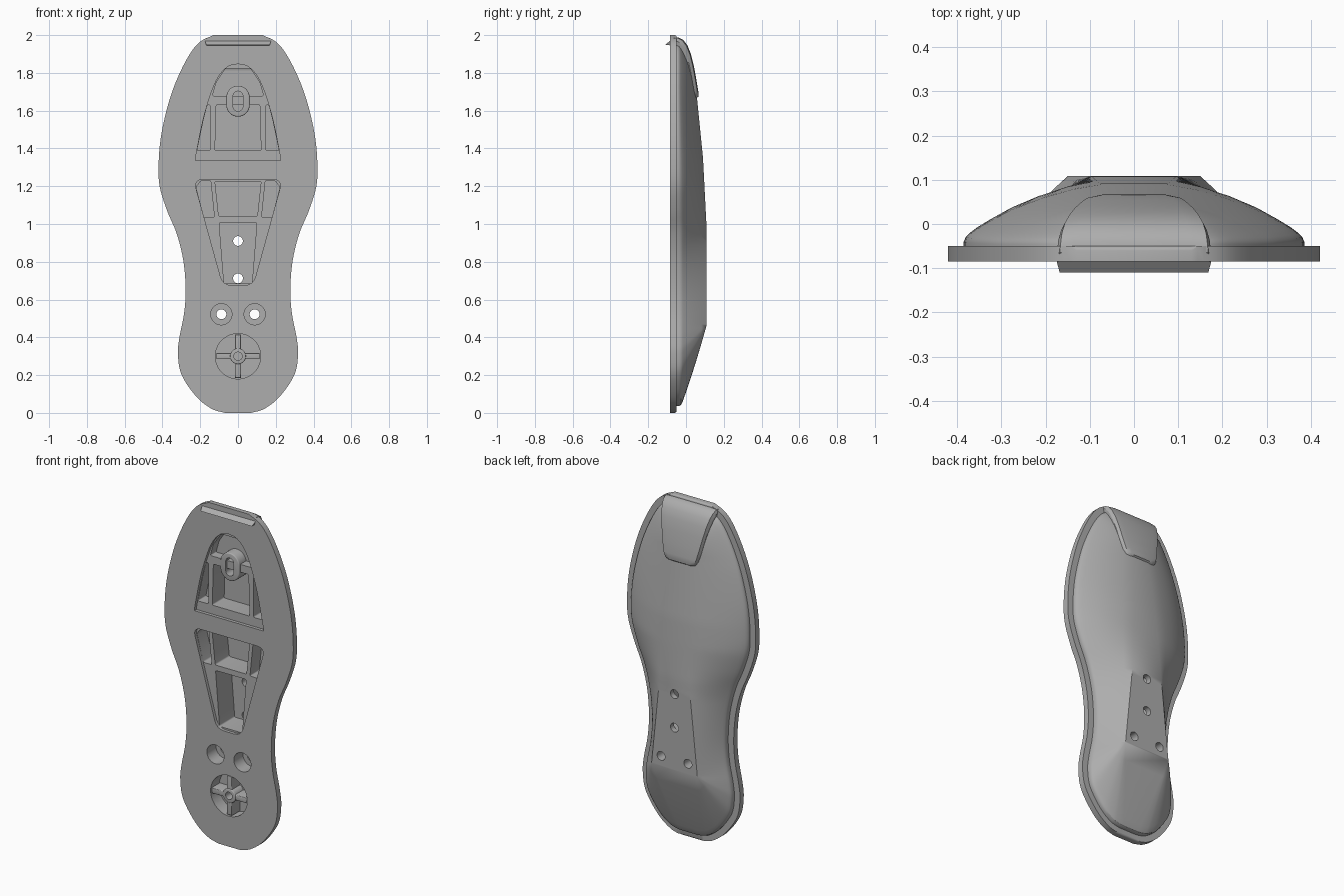
import bpy, bmesh, math
from mathutils import Vector

if "Cube" in bpy.data.objects:
    bpy.data.objects.remove(bpy.data.objects["Cube"], do_unlink=True)

grey = bpy.data.materials.new("warm_grey")
grey.use_nodes = True
GREY = (0.42, 0.42, 0.42, 1)
grey.diffuse_color = GREY
grey.node_tree.nodes["Principled BSDF"].inputs["Base Color"].default_value = GREY


def make(name, bm):
    mesh = bpy.data.meshes.new(name)
    bm.to_mesh(mesh)
    bm.free()
    mesh.materials.append(grey)
    ob = bpy.data.objects.new(name, mesh)
    bpy.context.collection.objects.link(ob)
    return ob


def prism(name, pts, y0, y1, corner=0, front=0, back=0):
    """Extrude an (x, z) outline along y, with rounded corners and rims."""
    area = sum(p[0] * q[1] - q[0] * p[1] for p, q in zip(pts, pts[1:] + pts[:1]))
    if area < 0:
        pts = pts[::-1]
    bm = bmesh.new()
    a = [bm.verts.new((x, y0, z)) for x, z in pts]
    b = [bm.verts.new((x, y1, z)) for x, z in pts]
    n = len(pts)
    bm.faces.new(a)
    bm.faces.new(b[::-1])
    for i in range(n):
        j = (i + 1) % n
        bm.faces.new((a[i], b[i], b[j], a[j]))
    if corner:
        sides = [e for e in bm.edges if abs(e.verts[0].co.y - e.verts[1].co.y) > 1e-4]
        bmesh.ops.bevel(bm, geom=sides, offset=corner, segments=4, profile=0.5, affect="EDGES")
    for y, r in ((y0, front), (y1, back)):
        if r:
            rim = [e for e in bm.edges if all(abs(v.co.y - y) < 1e-5 for v in e.verts)]
            bmesh.ops.bevel(bm, geom=rim, offset=r, segments=3, profile=0.5, affect="EDGES")
    return make(name, bm)


def circle(x, z, r, stretch=0, n=32):
    """Circle, or an upright slot when stretched."""
    pts = []
    for i in range(n):
        t = math.tau * (i + 0.5) / n
        pts.append((x + r * math.cos(t), z + r * math.sin(t) + math.copysign(stretch, math.sin(t))))
    return pts


def box(x, z0, z1):
    return [(-x, z0), (x, z0), (x, z1), (-x, z1)]


def sym(half):
    return half + [(-x, z) for x, z in reversed(half) if x > 1e-4]


def flip(pts):
    return [(-x, z) for x, z in pts]


def smooth(ctrl, steps=5):
    """Catmull-Rom curve through the control points."""
    c = [Vector(p) for p in ctrl]
    c = [2 * c[0] - c[1]] + c + [2 * c[-1] - c[-2]]
    out = []
    for p, q, r, s in zip(c, c[1:], c[2:], c[3:]):
        for k in range(steps):
            t = k / steps
            v = 2 * q + (r - p) * t + (2 * p - 5 * q + 4 * r - s) * t**2 + (3 * q - p - 3 * r + s) * t**3
            out.append((v.x / 2, v.y / 2))
    return out + [tuple(ctrl[-1])]


def lerp(table, v):
    for (a, p), (b, q) in zip(table, table[1:]):
        if v <= b:
            return p + (q - p) * max(0, (v - a) / (b - a))
    return table[-1][1]


# Sole outline, right half from toe to heel
half = smooth([(.13, 2), (.2, 1.965), (.255, 1.9), (.315, 1.785), (.365, 1.65), (.405, 1.48), (.42, 1.33),
               (.415, 1.2), (.375, 1.07), (.325, .95), (.29, .81), (.277, .66), (.285, .53), (.31, .4),
               (.318, .31), (.298, .2), (.22, .085), (.14, .022), (.07, 0)])
outline = sym(half)

plate = prism("sole_plate", outline, -.085, -.05, back=.01)
tread = prism("tread_blocks", outline, -.108, -.085, front=.009)

# Upper shell: rings drawn in from the outline to a raised central ridge
inner = []
for i, (x, z) in enumerate(half):
    p, q = half[max(i - 1, 0)], half[min(i + 1, len(half) - 1)]
    t = Vector((q[0] - p[0], q[1] - p[1])).normalized()
    inner.append((x + t.y * .036, z - t.x * .036))
inner[0] = (inner[1][0] * .75, 1.965)
inner[-1] = (.05, .036)
RIDGE_WIDTH = [(.46, .15), (.95, .10), (1.72, .05)]
RIDGE_HEIGHT = [(.46, .108), (1, .108), (1.35, .09), (1.72, .053)]
PROFILE = [(0, 0), (0, .13), (.015, .2), (.045, .26), (.1, .34), (.2, .46), (.35, .62), (.55, .78), (.78, .92), (1, 1)]
bm = bmesh.new()
rings = []
for s, p in PROFILE:
    ring = []
    for x, z in sym(inner):
        tz = min(max(z, .46), 1.72)
        tx = math.copysign(lerp(RIDGE_WIDTH, tz), x)
        low = lerp([(.3, .8), (.9, .8), (1.2, 0)], z)
        h = p + (min(p, .2 + .8 * s) - p) * low
        y = -.06 + (lerp(RIDGE_HEIGHT, tz) + .06) * h
        ring.append(bm.verts.new((x + (tx - x) * s, y, z + (tz - z) * s)))
    rings.append(ring)
n = len(rings[0])
bm.faces.new(rings[0])
for a, b in zip(rings, rings[1:]):
    for i in range(n):
        j = (i + 1) % n
        bm.faces.new((a[i], a[j], b[j], b[i]))
for i in range(n // 2 - 1):
    r = rings[-1]
    bm.faces.new((r[i], r[i + 1], r[n - 2 - i], r[n - 1 - i]))
bmesh.ops.remove_doubles(bm, verts=bm.verts, dist=1e-4)
bmesh.ops.recalc_face_normals(bm, faces=bm.faces)
shell = make("upper_shell", bm)

# Toe tab wrapping over the tip of the shell: (z, y, half width)
path = [(1.988, -.06, .168), (1.988, -.04, .166), (1.975, -.015, .163), (1.945, .008, .156), (1.9, .026, .146),
        (1.84, .041, .134), (1.77, .054, .12), (1.71, .064, .106), (1.685, .067, .092), (1.675, .067, .07)]
bm = bmesh.new()
cols = []
for z, y, w in path:
    cols.append([bm.verts.new(c) for c in ((-w - .008, y - .02, z - .014), (-w, y - .005, z - .003), (-w * .75, y, z),
                 (w * .75, y, z), (w, y - .005, z - .003), (w + .008, y - .02, z - .014),
                 (w, y - .05, z - .04), (-w, y - .05, z - .04))])
for a, b in zip(cols, cols[1:]):
    for i in range(8):
        bm.faces.new((a[i], a[(i + 1) % 8], b[(i + 1) % 8], b[i]))
bm.faces.new(cols[0])
bm.faces.new(cols[-1])
bmesh.ops.recalc_face_normals(bm, faces=bm.faces)
tab = make("toe_tab", bm)

# Cutters: chevron grooves, open arch, recesses, pockets and screw holes
grooves = []
for k in range(35):
    z = .04 + k * .06
    grooves.append(prism("groove", [(0, z), (.7, z - .7), (.7, z - .676), (0, z + .024), (-.7, z - .676), (-.7, z - .7)],
                         -.2, -.095))
waist = prism("waist_cut", box(.6, .645, 1.365), -.2, -.05)
arch = sym(smooth([(0, 1.847), (.05, 1.835), (.1, 1.785), (.14, 1.7), (.185, 1.55), (.222, 1.365), (.225, 1.335)], 3))
cuts = [prism("arch_recess", arch, -.2, -.066),
        prism("waist_recess", sym([(.235, 1.235), (.08, .675)]), -.2, -.067, .045)]
side_toe = [(.148, 1.388), (.217, 1.388), (.184, 1.545), (.163, 1.63), (.146, 1.63)]
side_waist = [(.145, 1.23), (.195, 1.23), (.222, 1.195), (.18, 1.035), (.125, 1.035)]
for pts, depth in ((sym([(.115, 1.632), (.122, 1.388)]), .045),
                   (sym([(.065, 1.824), (.115, 1.75), (.135, 1.678)]), -.012),
                   (sym([(.122, 1.226), (.102, 1.04)]), .065), (sym([(.1, 1.008), (.074, .685)]), .075),
                   (side_toe, .01), (flip(side_toe), .01), (side_waist, .02), (flip(side_waist), .02)):
    cuts.append(prism("pocket", pts, -.3, depth, .008))
cuts.append(prism("heel_pocket", circle(0, .3, .12), -.3, -.005))
for x, z in ((0, .91), (0, .712), (.088, .522), (-.088, .522)):
    if x:
        cuts.append(prism("counterbore", circle(x, z, .056), -.3, .0))
    cuts.append(prism("screw_hole", circle(x, z, .026), -.4, .4))

# Ribs and hubs standing inside the pockets
boss = prism("slotted_boss", circle(0, 1.65, .062, .02), -.078, .05, front=.006)
slot = prism("slot_cut", circle(0, 1.65, .026, .027), -.3, .03)
hub = prism("heel_hub", circle(0, .3, .042), -.085, .005, front=.005)
hub_hole = prism("hub_cut", circle(0, .3, .022), -.3, -.02)
ribs = [prism("heel_rib_upright", box(.016, .185, .415), -.082, .005, front=.005),
        prism("heel_rib_level", box(.115, .284, .316), -.082, .005, front=.005)]


def carve(ob, cutters):
    for c in cutters:
        m = ob.modifiers.new("cut", "BOOLEAN")
        m.operation, m.solver, m.object = "DIFFERENCE", "EXACT", c
    graph = bpy.context.evaluated_depsgraph_get()
    mesh = bpy.data.meshes.new_from_object(ob.evaluated_get(graph))
    ob.modifiers.clear()
    ob.data = mesh


# Carve every part, then drop the cutters
carve(tread, [waist] + cuts + grooves)
carve(plate, cuts)
carve(shell, cuts)
carve(boss, [slot])
for ob in [hub] + ribs:
    carve(ob, [hub_hole])
for c in cuts + grooves + [waist, slot, hub_hole]:
    bpy.data.objects.remove(c, do_unlink=True)

# Smooth curved surfaces, keep sharp edges
bpy.ops.object.select_all(action="DESELECT")
for ob in [plate, tread, shell, tab, boss, hub] + ribs:
    ob.select_set(True)
bpy.context.view_layer.objects.active = plate
bpy.ops.object.shade_smooth_by_angle(angle=math.radians(32))
